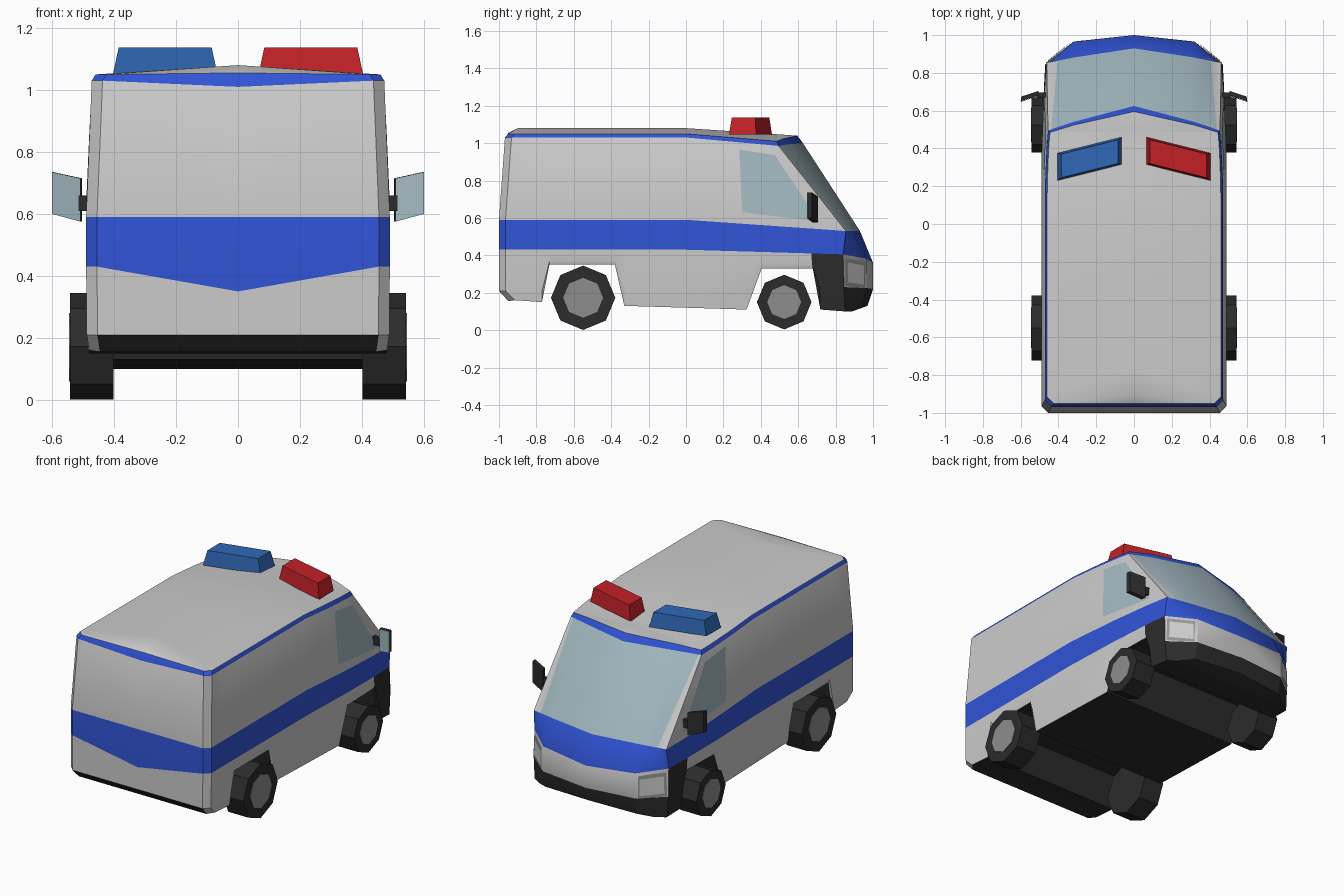
import bpy, bmesh
from mathutils import Vector
from mathutils.bvhtree import BVHTree

if "Cube" in bpy.data.objects:
    bpy.data.objects.remove(bpy.data.objects["Cube"])


def material(name, r, g, b):
    m = bpy.data.materials.new(name)
    m.diffuse_color = (r, g, b, 1)
    m.use_nodes = True
    m.node_tree.nodes["Principled BSDF"].inputs["Base Color"].default_value = m.diffuse_color
    return m


GREY = material("paint_grey", .62, .62, .62)
BLUE = material("stripe_blue", .03, .09, .68)
BLACK = material("trim_black", .025, .025, .025)
GLASS = material("glass", .38, .50, .55)
RED = material("lamp_red", .55, .015, .02)
LAMP_BLUE = material("lamp_blue", .03, .14, .48)
HUB = material("hub_grey", .27, .27, .27)
LENS = material("lens", .65, .65, .65)
FRAME = material("lens_frame", .3, .3, .3)


def finish(name, bm, mats, mirror=False, smooth=False):
    me = bpy.data.meshes.new(name)
    bm.to_mesh(me)
    bm.free()
    ob = bpy.data.objects.new(name, me)
    bpy.context.collection.objects.link(ob)
    for m in mats:
        me.materials.append(m)
    if smooth:
        bpy.ops.object.select_all(action='DESELECT')
        ob.select_set(True)
        bpy.context.view_layer.objects.active = ob
        bpy.ops.object.shade_smooth_by_angle(angle=.5)
    if mirror:
        mod = ob.modifiers.new("mirror", 'MIRROR')
        mod.merge_threshold = .0005
    return ob


def hull(name, points, mat, mirror=False):
    bm = bmesh.new()
    for p in points:
        bm.verts.new(p)
    bmesh.ops.convex_hull(bm, input=bm.verts[:])
    bmesh.ops.dissolve_limit(bm, angle_limit=.02, verts=bm.verts[:], edges=bm.edges[:])
    return finish(name, bm, [mat], mirror)


# Body: half outlines from rear centre to nose, stacked from sill to roof
SIDE_Y = [-.77, -.73, -.38, -.33, 0, .32, .40, .67, .71]
SILL_Z = [.155, .155, .16, .15, .35, .35, .13, .12, .11, .33, .33, .11, .10, .10, .12, .13]
# half width, rear y, corner x, corner y, nose y, curve, pillar, z: rear, side, corner, nose
LEVELS = [
    (.48, -.95, .46, .85, .97, .78, .4, 0, 0, 0, 0),
    (.488, -1.0, .47, .845, 1.0, .78, .4, .21, .21, .23, .22),
    (.49, -1.0, .468, .84, 1.0, .78, .4, .35, .43, .405, .36),
    (.49, -1.0, .462, .855, .93, .35, .4, .59, .59, .53, .53),
    (.472, -.968, .455, .495, .625, .35, .12, 1.01, 1.03, .985, 1.0),
    (.46, -.95, .445, .485, .595, .35, .12, 1.055, 1.05, 1.01, 1.04),
]


def outline(k):
    w, rear, cx, cy, nose, curve, pillar, zr, zs, zc, zn = LEVELS[k]
    pts = [(0, rear, zr), (w - .035, rear, zs), (w, rear + .035, zs)]
    for y in SIDE_Y:
        t = max(0, y / .84)
        pts.append((w - (w - cx) * t ** 3, y if y < 0 else t * cy, zs + (zc - zs) * t))
    corner = Vector((cx, cy, zc))
    mid = Vector((.32, cy + (nose - cy) * curve, zc + (zn - zc) * .5))
    pts += [corner, corner.lerp(mid, pillar), mid, (0, nose, zn)]
    if k == 0:
        pts = [(p[0], p[1], z) for p, z in zip(pts, SILL_Z)]
    if k == 1:
        pts = [(p[0], p[1], max(p[2], z + .02)) for p, z in zip(pts, SILL_Z)]
    return pts


rings = [outline(k) for k in range(6)]
floor = [(0, p[1], p[2]) for p in rings[0]]
roof = [(0, max(p[1], -.9), 1.08 - .04 * max(0, p[1]) / .595) for p in rings[5]]
rings = [floor] + rings + [roof]


def paint(k, i):
    if k == 0:
        return 2
    if k == 1:
        return 2 if i == 0 or i >= 10 else 0
    if k == 2:
        return 2 if i in (10, 11) else 0
    if k == 4:
        return 3 if i >= 13 else 0
    return 1 if k in (3, 5) else 0


bm = bmesh.new()
grid = [[bm.verts.new(p) for p in ring] for ring in rings]
for k in range(len(grid) - 1):
    for i in range(15):
        f = bm.faces.new((grid[k][i], grid[k][i + 1], grid[k + 1][i + 1], grid[k + 1][i]))
        f.material_index = paint(k, i)
bmesh.ops.remove_doubles(bm, verts=bm.verts[:], dist=.0005)
bmesh.ops.dissolve_degenerate(bm, dist=.0005, edges=bm.edges[:])
surface = BVHTree.FromBMesh(bm)
finish("body", bm, [GREY, BLUE, BLACK, GLASS], True, True)


# Panels laid onto the body flank, corners given as (y, z)
def panel(name, corners, mat, lift, n=8):
    a, b, c, d = [Vector(p) for p in corners]
    bm = bmesh.new()
    rows = []
    for j in range(n + 1):
        row = []
        for i in range(n + 1):
            p = a.lerp(b, i / n).lerp(d.lerp(c, i / n), j / n)
            hit, normal, _, _ = surface.ray_cast(Vector((2, p.x, p.y)), Vector((-1, 0, 0)))
            row.append(bm.verts.new(hit + normal * lift))
        rows.append(row)
    for j in range(n):
        for i in range(n):
            bm.faces.new((rows[j][i], rows[j][i + 1], rows[j + 1][i + 1], rows[j + 1][i]))
    finish(name, bm, [mat], True, True)


panel("side_window", [(.30, .63), (.71, .58), (.475, .935), (.285, .965)], GLASS, .004)
panel("headlight_frame", [(.85, .235), (.955, .225), (.955, .365), (.85, .385)], FRAME, .004)
panel("headlight", [(.86, .255), (.95, .242), (.95, .345), (.86, .362)], LENS, .008)


# Roof light bars
for name, s, mat in (("red_light", 1, RED), ("blue_light", -1, LAMP_BLUE)):
    base = [(.065, .46), (.405, .375), (.405, .23), (.065, .315)]
    top = [(.085, .445), (.385, .37), (.385, .245), (.085, .32)]
    hull(name, [(s * x, y, 1.045) for x, y in base] + [(s * x, y, 1.137) for x, y in top], mat)

# Door mirrors
face = [(.508, .68, .575), (.60, .65, .60), (.60, .65, .735), (.508, .68, .715)]
hull("mirror_housing", face + [(x - .004, y + .025, z) for x, y, z in face], BLACK, True)
hull("mirror_glass", [(x, y - d, z) for x, y, z in face for d in (.001, .004)], GLASS, True)
hull("mirror_arm", [(x, y, z) for x in (.46, .515) for y in (.67, .695) for z in (.61, .66)],
     BLACK, True)


# Eight-sided wheels
def disc(name, x0, x1, y, z, r, mat):
    bm = bmesh.new()
    bmesh.ops.create_cone(bm, cap_ends=True, segments=8, radius1=r, radius2=r, depth=x1 - x0)
    for v in bm.verts:
        v.co = (v.co.z + (x0 + x1) / 2, v.co.x + y, v.co.y + z)
    bmesh.ops.recalc_face_normals(bm, faces=bm.faces[:])
    finish(name, bm, [mat], True)


for tag, y, z, r in (("rear", -.55, .173, .172), ("front", .525, .15, .146)):
    disc(tag + "_tyre", .402, .542, y, z, r, BLACK)
    disc(tag + "_hub", .50, .546, y, z, r * .62, HUB)
